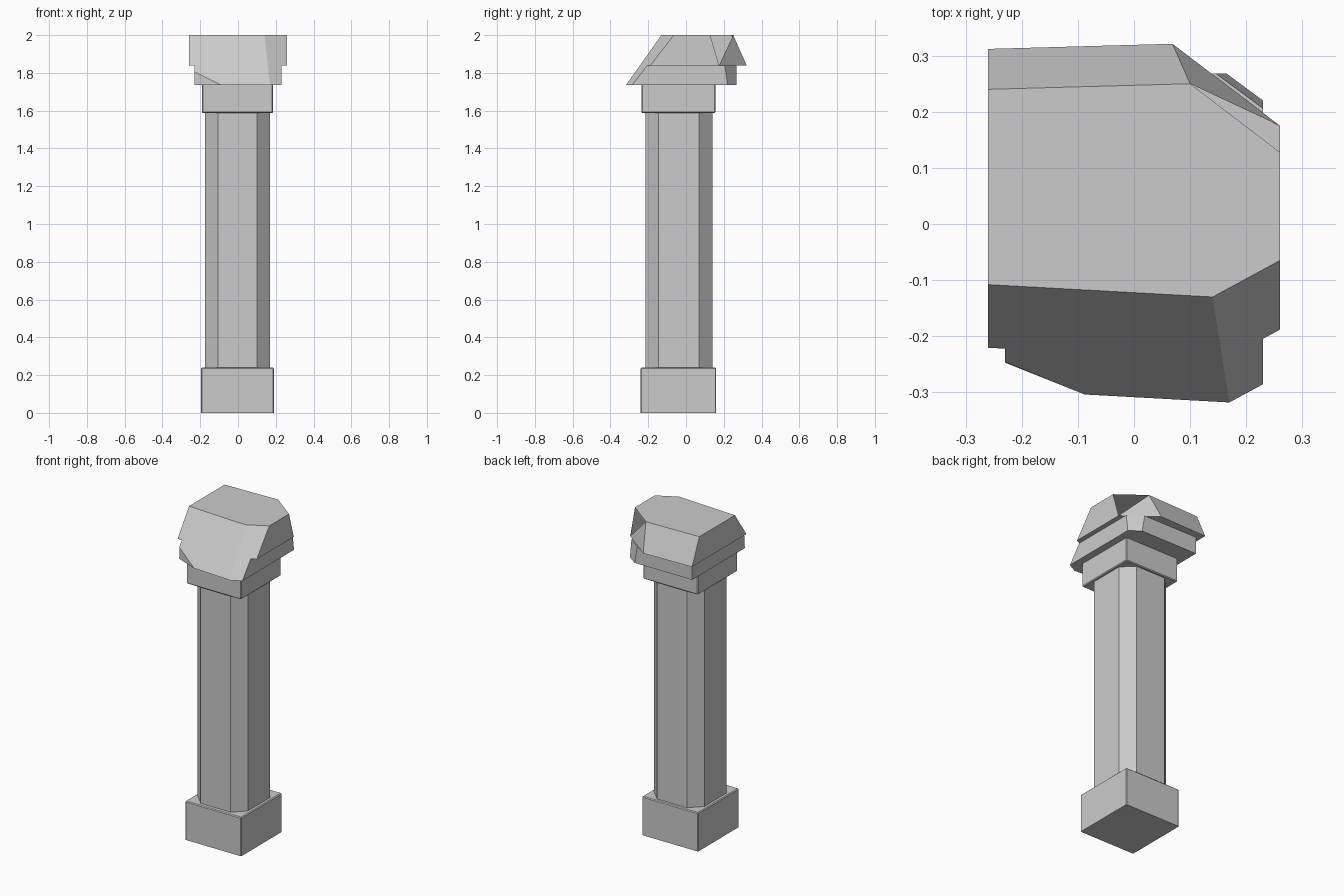
import bpy
import bmesh
from mathutils import Vector

cube = bpy.data.objects.get("Cube")
if cube:
    bpy.data.objects.remove(cube, do_unlink=True)

stone = bpy.data.materials.new("grey_stone")
stone.use_nodes = True
colour = (0.6, 0.6, 0.6, 1)
stone.diffuse_color = colour
stone.node_tree.nodes["Principled BSDF"].inputs["Base Color"].default_value = colour


def block(x0, x1, y0, y1, z0, z1):
    """Box given by its limits."""
    bm = bmesh.new()
    bmesh.ops.create_cube(bm, size=1)
    for v in bm.verts:
        v.co = ((x0 + x1) / 2 + v.co.x * (x1 - x0),
                (y0 + y1) / 2 + v.co.y * (y1 - y0),
                (z0 + z1) / 2 + v.co.z * (z1 - z0))
    return bm


def chip(bm, a, b, c):
    """Cut away what lies outside the plane through a, b, c; return its normal."""
    a, b, c = Vector(a), Vector(b), Vector(c)
    normal = (b - a).cross(c - a).normalized()
    if normal.dot(Vector((0, 0, 1.85)) - a) > 0:
        normal.negate()
    bmesh.ops.bisect_plane(bm, geom=bm.verts[:] + bm.edges[:] + bm.faces[:],
                           plane_co=a, plane_no=normal, clear_outer=True)
    bmesh.ops.holes_fill(bm, edges=[e for e in bm.edges if e.is_boundary])
    return normal


def soften(bm, keep_z):
    """Narrow bevel on all edges but those lying at height keep_z."""
    edges = [e for e in bm.edges
             if any(abs(v.co.z - keep_z) > 0.001 for v in e.verts)]
    bmesh.ops.bevel(bm, geom=edges, offset=0.005, segments=1, affect='EDGES')


def finish(bm, name):
    bmesh.ops.recalc_face_normals(bm, faces=bm.faces[:])
    mesh = bpy.data.meshes.new(name)
    bm.to_mesh(mesh)
    bm.free()
    mesh.materials.append(stone)
    bpy.context.collection.objects.link(bpy.data.objects.new(name, mesh))


# Base plinth
bm = block(-0.195, 0.19, -0.24, 0.16, 0, 0.24)
soften(bm, 0)
finish(bm, "base")

# Shaft with chamfered corners
bm = block(-0.175, 0.17, -0.215, 0.14, 0.235, 1.6)
uprights = [e for e in bm.edges if abs(e.verts[0].co.z - e.verts[1].co.z) > 1]
bmesh.ops.bevel(bm, geom=uprights, offset=0.07, segments=1, affect='EDGES')
finish(bm, "shaft")

# Neck block
bm = block(-0.19, 0.185, -0.235, 0.155, 1.587, 1.737)
soften(bm, 1.737)
finish(bm, "neck")

# Sloping breaks shared by both capital blocks
front_break = ((-0.26, -0.108, 2), (0.14, -0.13, 2), (0.17, -0.318, 1.735))
corner_break = ((0.14, -0.13, 2), (0.26, -0.065, 2), (0.17, -0.318, 1.735))

# Lower capital slab, chipped at two more corners
bm = block(-0.23, 0.23, -0.5, 0.268, 1.735, 1.84)
chip(bm, *front_break)
chip(bm, *corner_break)
chip(bm, (-0.23, -0.247, 1.735), (-0.09, -0.303, 1.735), (-0.23, -0.246, 1.81))
chip(bm, (0.165, 0.268, 1.735), (0.23, 0.22, 1.735), (0.23, 0.206, 1.84))
finish(bm, "capital_slab")

# Upper capital block with sloping back and chipped rear corner
bm = block(-0.26, 0.26, -0.5, 0.5, 1.84, 2)
chip(bm, *front_break)
chip(bm, *corner_break)
chip(bm, (-0.26, 0.24, 2), (0.1, 0.25, 2), (-0.26, 0.312, 1.84))
normal = chip(bm, (0.1, 0.25, 2), (0.26, 0.128, 2), (0.07, 0.32, 1.84))

# The upper half of the rear chip is open
bm.normal_update()
face = max(bm.faces, key=lambda f: abs(f.normal.dot(normal)))
high = [v for v in face.verts if v.co.z > 1.9]
low = [v for v in face.verts if v.co.z < 1.9]
bmesh.ops.delete(bm, geom=[face], context='FACES_ONLY')
bm.faces.new(low + [min(high, key=lambda v: v.co.x)])
finish(bm, "capital_top")
